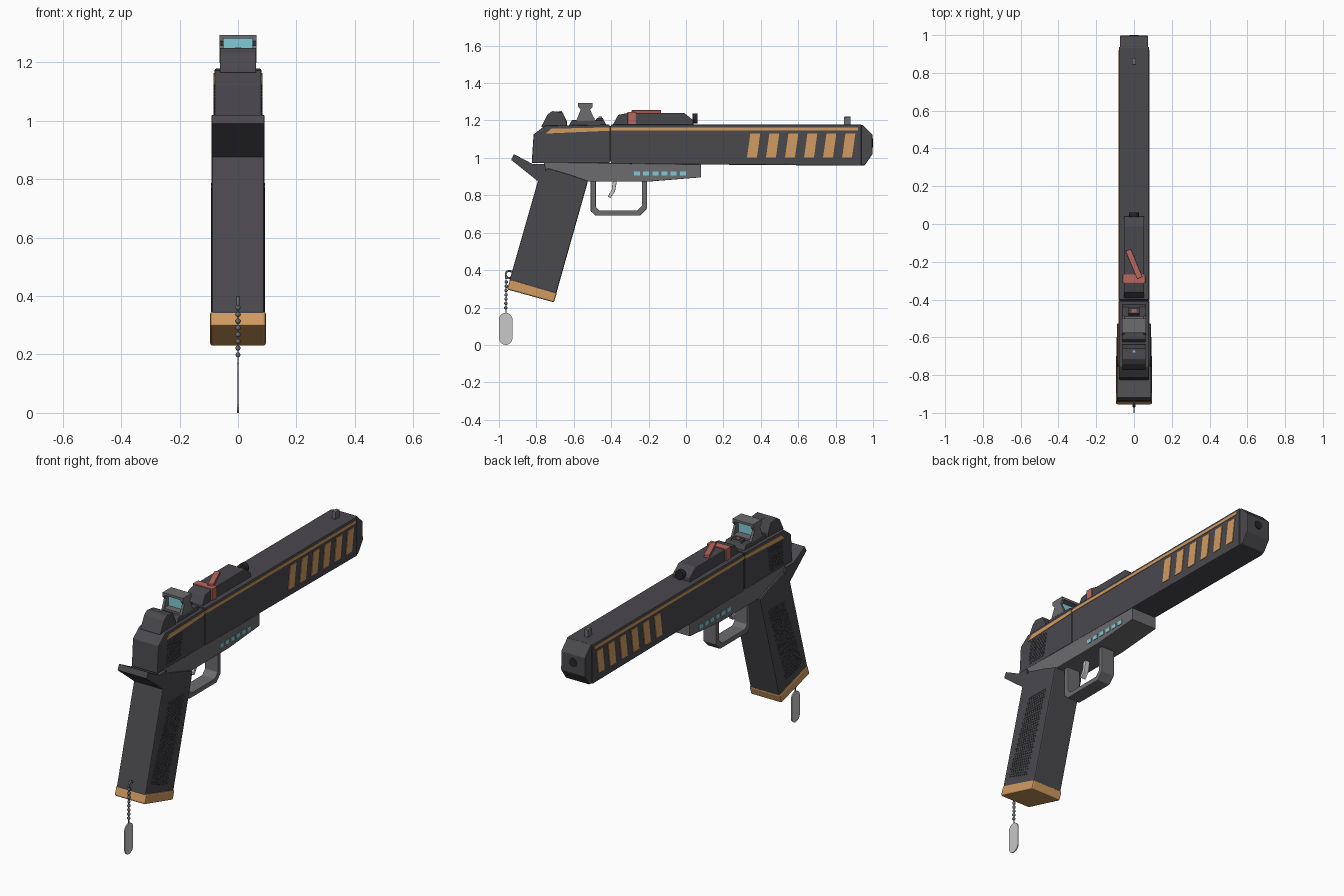
import bpy, bmesh, math
from mathutils import Matrix, Vector

cube = bpy.data.objects.get("Cube")
if cube:
    bpy.data.objects.remove(cube, do_unlink=True)


def material(name, rgb):
    m = bpy.data.materials.new(name)
    m.use_nodes = True
    m.diffuse_color = (*rgb, 1)
    m.node_tree.nodes["Principled BSDF"].inputs["Base Color"].default_value = (*rgb, 1)
    return m


BODY = material("gunmetal", (.068, .065, .073))
BLACK = material("bore black", (.02, .02, .022))
STEEL = material("mid grey", (.15, .15, .16))
SILVER = material("light grey", (.58, .58, .58))
GOLD = material("gold", (.64, .33, .115))
RED = material("muted red", (.48, .135, .11))
CYAN = material("cyan", (.22, .6, .66))


def finish(name, bm, mat, bevel=0, smooth=False):
    bmesh.ops.recalc_face_normals(bm, faces=bm.faces)
    mesh = bpy.data.meshes.new(name)
    bm.to_mesh(mesh)
    bm.free()
    mesh.materials.append(mat)
    obj = bpy.data.objects.new(name, mesh)
    bpy.context.collection.objects.link(obj)
    if bevel:
        mod = obj.modifiers.new("edge bevel", 'BEVEL')
        mod.width = bevel
        mod.segments = 2
        mod.limit_method = 'ANGLE'
    if smooth:
        for p in mesh.polygons:
            p.use_smooth = True
    return obj


def prisms(name, outlines, spans, mat, bevel=0):
    """Extrude side outlines (y, z) across each span of x."""
    bm = bmesh.new()
    for pts in outlines:
        for x0, x1 in spans:
            a = [bm.verts.new((x0, y, z)) for y, z in pts]
            b = [bm.verts.new((x1, y, z)) for y, z in pts]
            bm.faces.new(a)
            bm.faces.new(b)
            for i in range(len(pts)):
                j = (i + 1) % len(pts)
                bm.faces.new((a[i], a[j], b[j], b[i]))
    return finish(name, bm, mat, bevel)


def prism(name, pts, half, mat, bevel=0):
    return prisms(name, [pts], [(-half, half)], mat, bevel)


def rect(y0, y1, z0, z1):
    return [(y0, z0), (y1, z0), (y1, z1), (y0, z1)]


def sides(inner, outer):
    return [(inner, outer), (-outer, -inner)]


def cylinder(name, y0, y1, z, r, mat, n=16):
    bm = bmesh.new()
    place = Matrix.Translation((0, (y0 + y1) / 2, z)) @ Matrix.Rotation(math.pi / 2, 4, 'X')
    bmesh.ops.create_cone(bm, cap_ends=True, segments=n, radius1=r, radius2=r,
                          depth=y1 - y0, matrix=place)
    return finish(name, bm, mat)


def studs(name, quad, cols, rows, size, x):
    """Fill a slanted quad (top left, top right, bottom left, bottom right) with diamonds."""
    tl, tr, bl, br = [Vector(p) for p in quad]
    shapes = []
    for r in range(rows):
        for c in range(cols):
            u = (c + .5 * (r % 2)) / (cols - .5)
            v = r / (rows - 1)
            y, z = tl.lerp(tr, u).lerp(bl.lerp(br, u), v)
            shapes.append([(y - size, z), (y, z - size), (y + size, z), (y, z + size)])
    return prisms(name, shapes, sides(x - .002, x + .003), BODY)


# Slide in two sections with a dark seam between them
prism("slide_rear", [(-.825, .972), (-.408, .972), (-.408, 1.178), (-.755, 1.172),
                     (-.815, 1.125)], .08, BODY, .005)
prism("slide_front", [(-.402, .968), (.938, .958), (.938, 1.178), (-.402, 1.178)], .08, BODY, .005)
prism("slide_seam", rect(-.42, -.39, .98, 1.17), .076, BLACK)
prism("muzzle_block", [(.93, .96), (.955, .96), (.997, 1.02), (.997, 1.125), (.945, 1.176),
                       (.93, 1.176)], .074, BODY, .004)
cylinder("muzzle_bore", .99, 1.0, 1.08, .024, BLACK)

# Painted slide decoration
prisms("gold_pinstripe", [
    rect(-.402, .92, 1.147, 1.163),
    [(-.75, 1.13), (-.408, 1.145), (-.408, 1.163), (-.72, 1.156)]], sides(.079, .083), GOLD)
bars = []
for i in range(6):
    y = .326 + i * .1017
    bars.append([(y, 1.002), (y + .053, 1.002), (y + .071, 1.13), (y + .018, 1.13)])
prisms("gold_slanted_bars", bars, sides(.079, .083), GOLD)
studs("slide_grip_studs", [(-.732, 1.12), (-.605, 1.12), (-.745, .995), (-.628, .995)], 8, 13, .005, .08)

# Frame below the slide and its lights
prism("frame", [(-.76, .976), (-.76, .939), (-.524, .874), (-.19, .874), (.08, .896),
                (.08, .965)], .079, STEEL, .003)
prisms("frame_lights", [rect(-.278 + i * .049, -.246 + i * .049, .906, .928) for i in range(6)],
       sides(.078, .082), CYAN)

# Grip, beavertail and base plate
prism("beavertail", [(-.935, .99), (-.92, 1.02), (-.82, .967), (-.755, .967), (-.74, .885),
                     (-.785, .87)], .09, BODY, .002)
prism("grip", [(-.785, .9), (-.945, .34), (-.695, .27), (-.524, .876), (-.62, .91),
               (-.74, .945)], .09, BODY, .007)
studs("grip_studs", [(-.735, .78), (-.6, .78), (-.895, .385), (-.755, .34)], 9, 32, .006, .09)
prism("base_plate", [(-.94, .35), (-.69, .277), (-.707, .228), (-.957, .297)], .095, GOLD, .008)

# Trigger guard and trigger
prism("trigger_guard", [(-.51, .885), (-.51, .715), (-.485, .692), (-.245, .692), (-.208, .73),
                        (-.208, .885), (-.235, .885), (-.235, .745), (-.26, .719), (-.465, .719),
                        (-.482, .738), (-.482, .885)], .04, STEEL, .003)
prism("trigger", [(-.39, .885), (-.368, .885), (-.38, .82), (-.405, .785), (-.417, .795),
                  (-.397, .83)], .014, SILVER, .003)

# Rear sight hump
prism("rear_sight", [(-.775, 1.165), (-.74, 1.232), (-.715, 1.25), (-.66, 1.244), (-.637, 1.195),
                     (-.637, 1.165)], .062, BODY, .003)
bm = bmesh.new()
bmesh.ops.create_cone(bm, cap_ends=True, segments=3, radius1=.011, radius2=.011, depth=.008,
                      matrix=Matrix.Translation((0, -.675, 1.247)))
finish("rear_sight_light", bm, CYAN)

# Reflex sight: base, open housing, glass and button
prism("reflex_base", [(-.63, 1.165), (-.61, 1.202), (-.44, 1.202), (-.42, 1.165)], .062, BODY, .003)
prisms("reflex_side_walls", [[(-.587, 1.198), (-.485, 1.198), (-.513, 1.258), (-.5, 1.272),
                              (-.5, 1.294), (-.577, 1.294), (-.577, 1.272), (-.563, 1.258)]],
       sides(.05, .063), STEEL)
prism("reflex_top_bar", rect(-.577, -.5, 1.281, 1.294), .051, STEEL)
prism("reflex_sill", rect(-.583, -.49, 1.198, 1.212), .051, STEEL)
prism("reflex_glass", rect(-.543, -.535, 1.21, 1.283), .051, CYAN)
prism("button_mount", [(-.485, 1.2), (-.475, 1.214), (-.445, 1.214), (-.44, 1.2)], .03, BODY)
prism("reflex_button", rect(-.468, -.45, 1.21, 1.22), .012, RED)

# Top cover with front knob and red latch
prism("top_cover", [(-.395, 1.17), (-.362, 1.23), (-.31, 1.24), (-.01, 1.24), (.04, 1.2),
                    (.04, 1.17)], .053, BODY, .004)
cylinder("cover_knob", .036, .062, 1.21, .026, BLACK)
prism("latch_strap", rect(-.312, -.268, 1.178, 1.245), .06, RED, .002)
bm = bmesh.new()
turn = Matrix.Translation((0, -.212, 1.246)) @ Matrix.Rotation(math.atan2(.06, .145), 4, 'Z')
bmesh.ops.create_cube(bm, size=1, matrix=turn @ Matrix.Diagonal((.03, .16, .018, 1)))
finish("latch_lever", bm, RED, .002)

# Front sight post
prism("front_sight", rect(.845, .88, 1.17, 1.22), .011, STEEL, .002)

# Lanyard ring, bead chain and hanging tag
bpy.ops.mesh.primitive_torus_add(major_radius=.019, minor_radius=.005, major_segments=20,
                                 minor_segments=8, location=(0, -.945, .377),
                                 rotation=(0, math.pi / 2, 0))
ring = bpy.context.object
ring.name = "lanyard_ring"
ring.data.materials.append(STEEL)
bpy.ops.object.shade_smooth()
bm = bmesh.new()
for i in range(8):
    bmesh.ops.create_uvsphere(bm, u_segments=10, v_segments=7, radius=.009,
                              matrix=Matrix.Translation((0, -.96 - i * .0005, .36 - i * .023)))
finish("bead_chain", bm, STEEL, smooth=True)
prism("chain_link", rect(-.965, -.961, .165, .35), .002, STEEL)
tag = []
for i in range(20):
    a = math.pi * 2 * (i + .5) / 20
    tag.append((-.964 + .036 * math.cos(a),
                .086 + .036 * math.sin(a) + math.copysign(.05, math.sin(a))))
prism("hanging_tag", tag, .003, SILVER)
